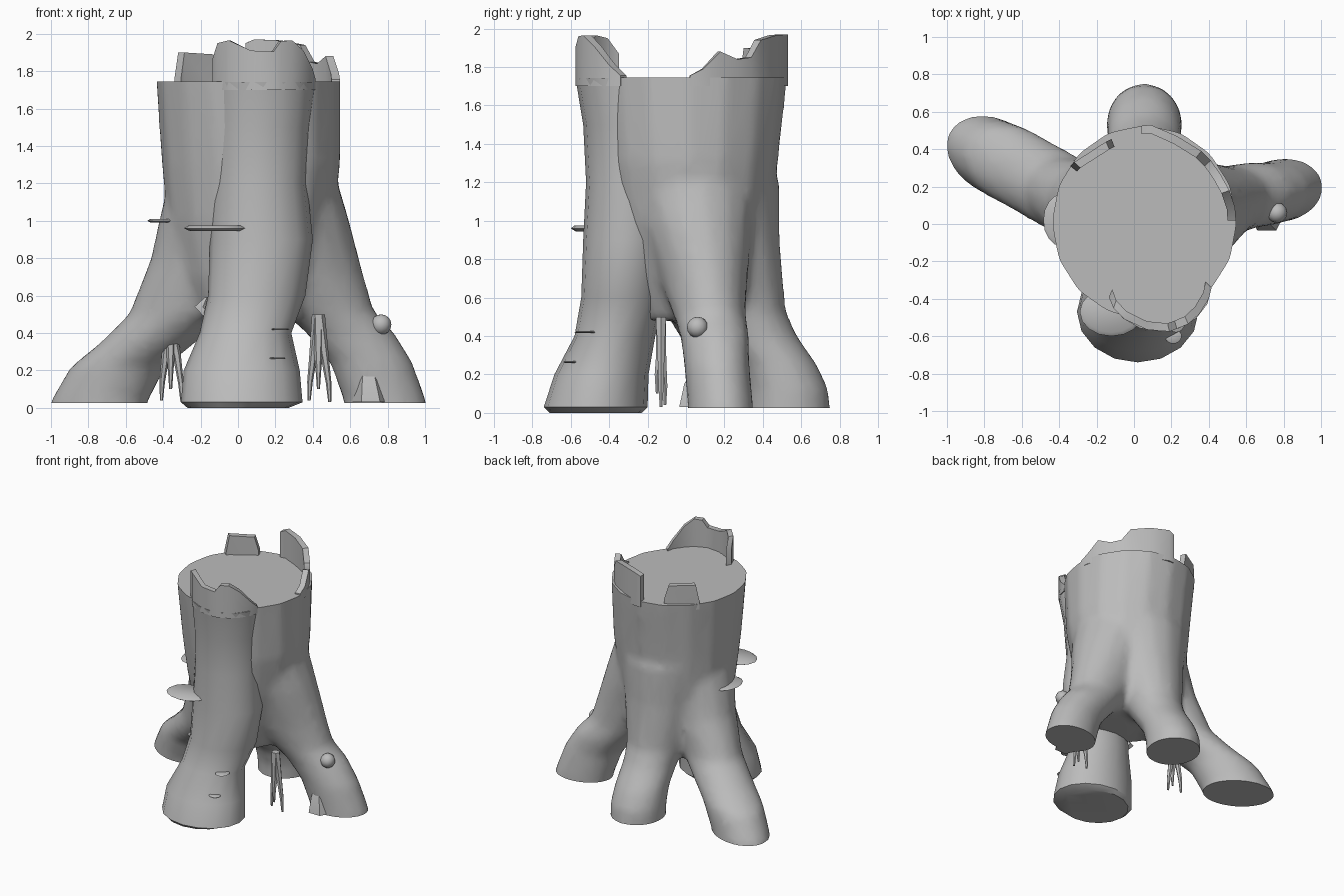
import bpy, bmesh
from math import sin, cos, pi, radians

if "Cube" in bpy.data.objects:
    bpy.data.objects.remove(bpy.data.objects["Cube"], do_unlink=True)

bark = bpy.data.materials.new("grey bark")
bark.use_nodes = True
grey = (0.5, 0.5, 0.5, 1)
bark.diffuse_color = grey
bark.node_tree.nodes["Principled BSDF"].inputs["Base Color"].default_value = grey


def loft(bm, rows, turn=0, sides=16):
    """Closed skin over level ellipses given as (z, x, y, long radius, wide radius)."""
    c, s = cos(radians(turn)), sin(radians(turn))
    rings = []
    for z, x, y, a, b in rows:
        ring = []
        for i in range(sides):
            t = 2 * pi * i / sides
            u, v = a * cos(t), b * sin(t)
            ring.append(bm.verts.new((x + u * c - v * s, y + u * s + v * c, z)))
        rings.append(ring)
    for low, high in zip(rings, rings[1:]):
        for i in range(sides):
            j = (i + 1) % sides
            bm.faces.new((low[i], low[j], high[j], high[i]))
    bm.faces.new(rings[0][::-1])
    bm.faces.new(rings[-1])


def finish(name, bm, angle=40):
    bmesh.ops.recalc_face_normals(bm, faces=bm.faces)
    mesh = bpy.data.meshes.new(name)
    bm.to_mesh(mesh)
    bm.free()
    mesh.materials.append(bark)
    obj = bpy.data.objects.new(name, mesh)
    bpy.context.collection.objects.link(obj)
    bpy.ops.object.select_all(action='DESELECT')
    obj.select_set(True)
    bpy.context.view_layer.objects.active = obj
    bpy.ops.object.shade_smooth_by_angle(angle=radians(angle))
    return obj


def lofted(name, rows, turn=0, sides=16):
    bm = bmesh.new()
    loft(bm, rows, turn, sides)
    return finish(name, bm)


def splinter(name, points, base=1.70, thick=0.045):
    """Broken bark wall following the rim; points are (x, y, top z)."""
    bm = bmesh.new()
    posts = []
    for x, y, z in points:
        r = ((x - 0.05) ** 2 + y ** 2) ** 0.5
        k = 1 - thick / r
        ix, iy = 0.05 + (x - 0.05) * k, y * k
        posts.append([bm.verts.new(p) for p in
                      ((x, y, base), (x, y, z), (ix, iy, z), (ix, iy, base))])
    for p, q in zip(posts, posts[1:]):
        for i in range(4):
            j = (i + 1) % 4
            bm.faces.new((p[i], p[j], q[j], q[i]))
    bm.faces.new(posts[0][::-1])
    bm.faces.new(posts[-1])
    return finish(name, bm)


# Trunk with three spreading roots, fused into one skin
bm = bmesh.new()
loft(bm, [(0.48, 0.05, 0.02, 0.27, 0.27), (0.7, 0.05, 0.03, 0.37, 0.36),
          (1.0, 0.06, 0.02, 0.44, 0.43), (1.3, 0.07, 0.01, 0.48, 0.47),
          (1.75, 0.055, 0.01, 0.495, 0.52), (1.95, 0.055, 0.01, 0.5, 0.53)])
loft(bm, [(-0.1, -0.76, 0.37, 0.28, 0.2), (0.03, -0.745, 0.36, 0.28, 0.2),
          (0.22, -0.64, 0.31, 0.27, 0.21), (0.35, -0.48, 0.22, 0.27, 0.21),
          (0.5, -0.32, 0.13, 0.28, 0.21), (0.8, -0.17, 0.06, 0.31, 0.25),
          (1.1, -0.08, 0.02, 0.33, 0.3)], 151)
loft(bm, [(-0.1, 0.81, 0.18, 0.23, 0.17), (0.04, 0.785, 0.18, 0.225, 0.17),
          (0.25, 0.71, 0.16, 0.225, 0.17), (0.4, 0.6, 0.15, 0.24, 0.18),
          (0.52, 0.48, 0.12, 0.25, 0.19), (0.7, 0.36, 0.09, 0.32, 0.23),
          (1.0, 0.26, 0.05, 0.34, 0.3), (1.2, 0.19, 0.03, 0.35, 0.34)], 10)
loft(bm, [(-0.1, 0.055, 0.54, 0.22, 0.2), (0.12, 0.055, 0.53, 0.215, 0.205),
          (0.25, 0.055, 0.48, 0.205, 0.2), (0.4, 0.055, 0.37, 0.21, 0.2),
          (0.53, 0.055, 0.3, 0.22, 0.22), (0.9, 0.055, 0.2, 0.29, 0.3),
          (1.2, 0.055, 0.15, 0.34, 0.36)], 90)
trunk = finish("trunk_and_roots", bm)
remesh = trunk.modifiers.new("fuse", 'REMESH')
remesh.mode = 'VOXEL'
remesh.voxel_size = 0.03
soften = trunk.modifiers.new("soften", 'SMOOTH')
soften.factor = 0.5
soften.iterations = 8
thin = trunk.modifiers.new("thin", 'DECIMATE')
thin.ratio = 0.4

# Saw the fused skin level at the top and under the feet
bm = bmesh.new()
bm.from_object(trunk, bpy.context.evaluated_depsgraph_get())
bpy.data.objects.remove(trunk, do_unlink=True)
for height, way in ((1.745, 1), (0.025, -1)):
    bmesh.ops.bisect_plane(bm, geom=bm.verts[:] + bm.edges[:] + bm.faces[:],
                           plane_co=(0, 0, height), plane_no=(0, 0, way),
                           clear_outer=True)
    rim = [e for e in bm.edges if e.is_boundary]
    bmesh.ops.edgeloop_fill(bm, edges=rim)
finish("trunk_and_roots", bm)

# Front root, a separate slab of bark running up the trunk
lofted("front_root", [
    (0.0, 0.0, -0.47, 0.27, 0.24), (0.03, 0.02, -0.47, 0.325, 0.27),
    (0.2, 0.02, -0.44, 0.31, 0.245), (0.4, 0.04, -0.37, 0.245, 0.21),
    (0.6, 0.1, -0.33, 0.26, 0.215), (0.9, 0.125, -0.31, 0.275, 0.225),
    (1.2, 0.115, -0.29, 0.255, 0.23), (1.5, 0.125, -0.3, 0.265, 0.235),
    (1.742, 0.137, -0.335, 0.277, 0.24)])

# Broken splinters around the rim
splinter("front_splinter", [
    (-0.135, -0.39, 1.87), (-0.11, -0.45, 1.95), (-0.05, -0.51, 1.965),
    (0.07, -0.565, 1.91), (0.19, -0.575, 1.905), (0.23, -0.56, 1.96),
    (0.29, -0.535, 1.965), (0.35, -0.48, 1.91), (0.4, -0.4, 1.81),
    (0.415, -0.34, 1.755)])
splinter("back_splinter", [
    (0.04, 0.525, 1.95), (0.09, 0.53, 1.97), (0.23, 0.47, 1.965),
    (0.36, 0.39, 1.94), (0.41, 0.34, 1.85), (0.46, 0.27, 1.84),
    (0.51, 0.18, 1.88), (0.54, 0.09, 1.79), (0.545, 0.02, 1.755)])
splinter("side_splinter", [
    (-0.34, 0.31, 1.76), (-0.32, 0.33, 1.9), (-0.15, 0.44, 1.89),
    (-0.12, 0.455, 1.78)])

# Shelf fungi
for name, x, y, z, a, b in (("front_fungus", -0.12, -0.47, 0.96, 0.17, 0.13),
                            ("side_fungus", -0.385, 0.02, 1.0, 0.1, 0.14),
                            ("small_fungus", 0.225, -0.52, 0.42, 0.05, 0.06),
                            ("low_fungus", 0.21, -0.6, 0.265, 0.045, 0.04)):
    h = 0.1 * min(a, 0.15)
    lofted(name, [(z - h, x, y, a * 0.8, b * 0.8), (z, x, y, a, b),
                  (z + h, x, y, a * 0.85, b * 0.85)])

# Cut knot, side toe and bark spike
bm = bmesh.new()
bmesh.ops.create_uvsphere(bm, u_segments=12, v_segments=8, radius=0.055)
bmesh.ops.translate(bm, verts=bm.verts, vec=(0.765, 0.06, 0.445))
finish("knot", bm)
lofted("side_toe", [(0.03, 0.71, 0.06, 0.1, 0.11), (0.15, 0.7, 0.06, 0.07, 0.08),
                    (0.28, 0.69, 0.08, 0.02, 0.02)], 0, 6)
lofted("bark_spike", [(0.48, -0.15, -0.3, 0.03, 0.03), (0.54, -0.2, -0.3, 0.04, 0.03),
                      (0.59, -0.17, -0.3, 0.01, 0.01)], 0, 5)

# Hanging rootlets, two clusters of three
for name, x, y, top in (("left_rootlet", 0.43, -0.13, 0.5),
                        ("right_rootlet", -0.36, 0.05, 0.42)):
    for i, (dx, dy, low) in enumerate(((-0.045, 0.02, 0.04), (0.0, -0.02, 0.1),
                                       (0.055, 0.0, 0.03))):
        lofted(f"{name}_{i + 1}", [
            (low, x + dx * 1.1, y + dy, 0.008, 0.008),
            (low + 0.1, x + dx, y + dy, 0.015, 0.015),
            (0.28, x + dx * 0.6, y + dy * 0.5, 0.022, 0.02),
            (top, x, y, 0.035, 0.03)], 0, 6)
